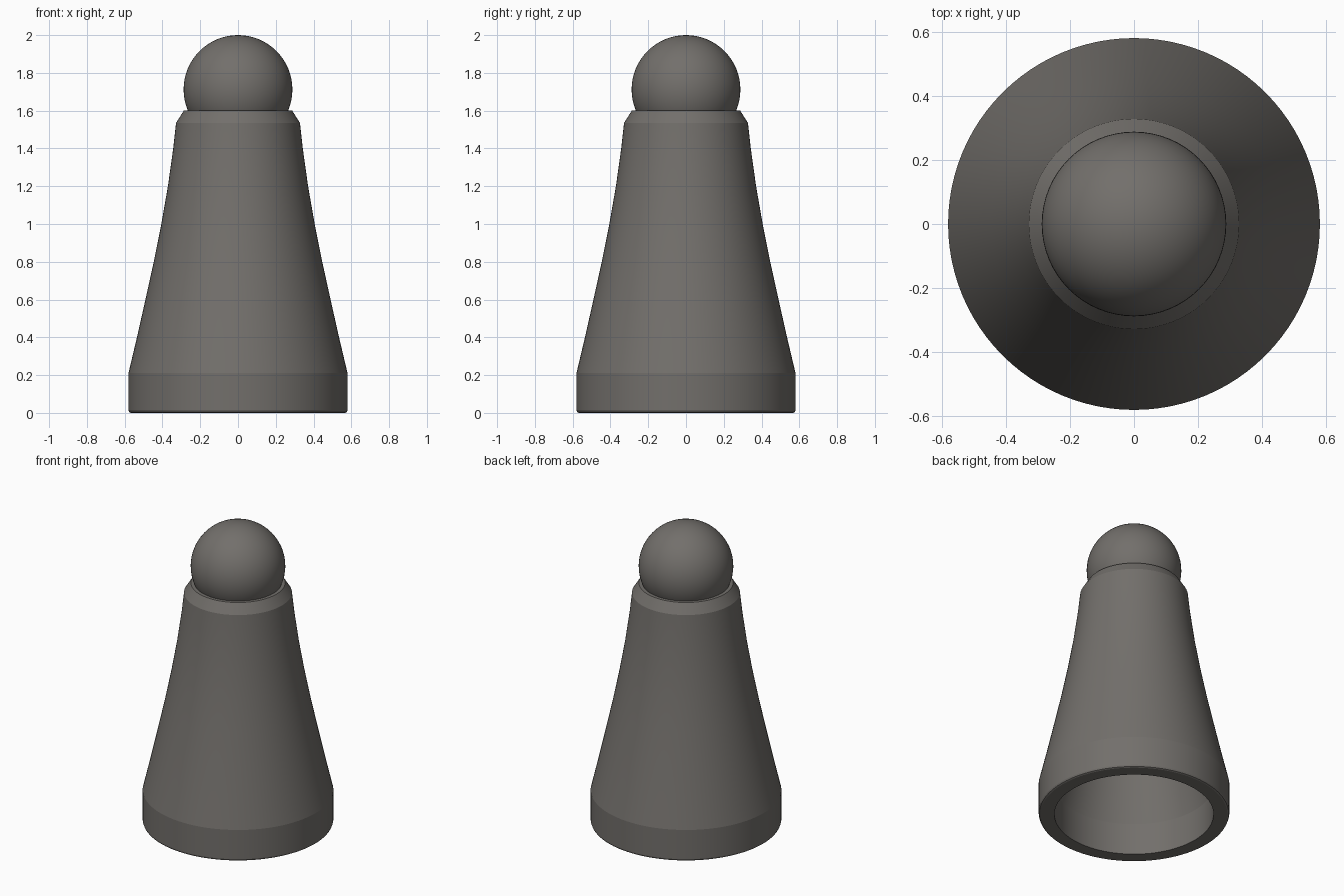
import bpy, math

if "Cube" in bpy.data.objects:
    bpy.data.objects.remove(bpy.data.objects["Cube"])

mat = bpy.data.materials.new("warm_grey")
mat.diffuse_color = (0.17, 0.16, 0.148, 1)
mat.use_nodes = True
mat.node_tree.nodes["Principled BSDF"].inputs["Base Color"].default_value = mat.diffuse_color


def lathe(name, profile, steps=96):
    # Spin a closed (radius, height) profile around z
    verts, faces, n = [], [], len(profile)
    for i in range(steps):
        a = 2 * math.pi * i / steps
        verts += [(r * math.cos(a), r * math.sin(a), z) for r, z in profile]
    for i in range(steps):
        j = (i + 1) % steps
        for k in range(n):
            m = (k + 1) % n
            faces.append((i * n + k, j * n + k, j * n + m, i * n + m))
    me = bpy.data.meshes.new(name)
    me.from_pydata(verts, [], faces)
    ob = bpy.data.objects.new(name, me)
    bpy.context.collection.objects.link(ob)
    return ob


def finish(ob, angle=20):
    ob.data.materials.append(mat)
    bpy.ops.object.select_all(action='DESELECT')
    ob.select_set(True)
    bpy.context.view_layer.objects.active = ob
    bpy.ops.object.shade_smooth_by_angle(angle=math.radians(angle))


# Hollow flared body: straight base band, curved taper, chamfered top rim
taper = [(0.58, 0.21), (0.535, 0.4), (0.49, 0.6), (0.446, 0.8), (0.406, 1.0),
         (0.371, 1.2), (0.343, 1.4), (0.328, 1.535)]
outer = [(0.568, 0), (0.576, 0.004), (0.58, 0.014)] + taper + [(0.287, 1.6)]
inner = [(0.235, 1.6)] + [(r - 0.096, z) for r, z in reversed(taper)] + [(0.484, 0)]
body = lathe("hollow_body", outer + inner)
finish(body, 12)

# Ball seated in the top opening
bpy.ops.mesh.primitive_uv_sphere_add(segments=64, ring_count=32, radius=0.288,
                                     location=(0, 0, 1.712))
ball = bpy.context.object
ball.name = "top_ball"
finish(ball, 40)
